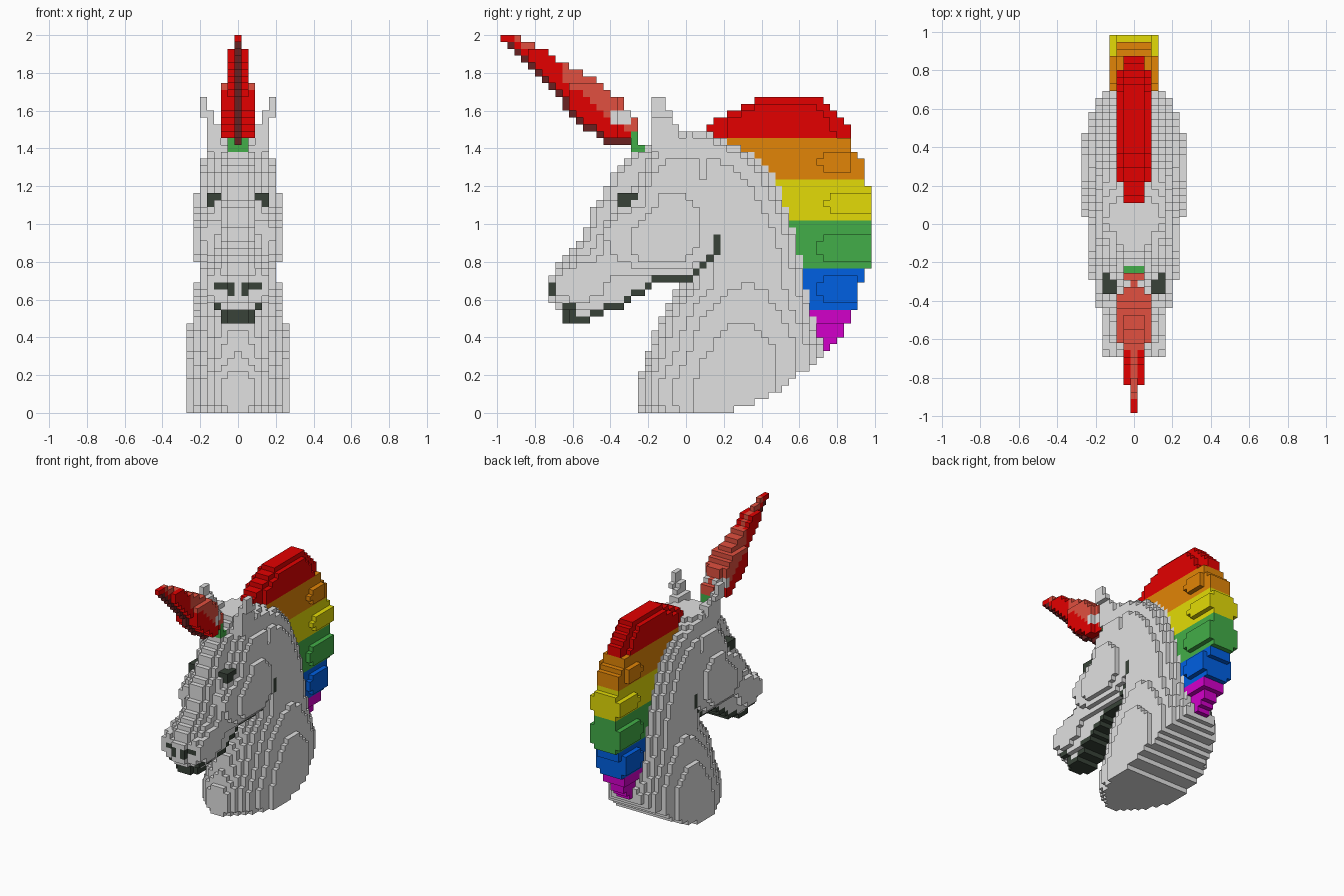
import bpy, bmesh

V = 2 / 55                      # edge of one cube
NY, NZ = 54, 55
Y0 = -NY * V / 2

COLOURS = {
    "light_grey": (0.75, 0.75, 0.75), "dark_grey": (0.04, 0.055, 0.04),
    "red": (0.77, 0.0, 0.0), "orange": (0.76, 0.235, 0.002),
    "yellow": (0.77, 0.71, 0.002), "green": (0.055, 0.42, 0.065),
    "blue": (0.0, 0.115, 0.76), "magenta": (0.65, 0.0, 0.59),
    "brick_red": (0.75, 0.08, 0.05), "maroon": (0.14, 0.015, 0.015),
}
MATS = {}
for cname, rgb in COLOURS.items():
    MATS[cname] = bpy.data.materials.new(cname)
    MATS[cname].diffuse_color = (*rgb, 1)
NAMES = list(COLOURS)

grid = {}                       # (i, j, k) -> (part, colour)


def centre(j, k):
    return Y0 + (j + 0.5) * V, (k + 0.5) * V


def raster(poly):
    """Cells (j, k) whose centre lies inside a side-view outline."""
    out = set()
    for j in range(NY):
        for k in range(NZ):
            y, z = centre(j, k)
            inside = False
            for (y1, z1), (y2, z2) in zip(poly, poly[1:] + poly[:1]):
                if (z1 > z) != (z2 > z) and y < y1 + (z - z1) * (y2 - y1) / (z2 - z1):
                    inside = not inside
            if inside:
                out.add((j, k))
    return out


def fill(part, cells, i0, i1, colour):
    """Fill mirrored columns i0..i1 with a side outline; colour may be a rule."""
    for j, k in cells:
        for a in range(i0, i1 + 1):
            c = colour(a, j, k) if callable(colour) else colour
            for i in {a, -a}:
                grid.setdefault((i, j, k), (part, c))


def box(y1, y2, z1, z2):
    return [(y1, z1), (y2, z1), (y2, z2), (y1, z2)]


def lerp(table, z):
    for a, b in zip(table, table[1:]):
        if z <= b[0]:
            t = (z - a[0]) / (b[0] - a[0])
            return [p + t * (q - p) for p, q in zip(a, b)]
    return list(table[-1])


# head: nested side outlines, narrower towards the cheeks
jaw = [(-0.65, 0.475), (-0.51, 0.475), (-0.50, 0.51), (-0.36, 0.55), (-0.25, 0.62),
       (-0.18, 0.69), (0.03, 0.70), (0.10, 0.77), (0.185, 0.85)]
head = raster(jaw + [(0.185, 0.95), (0.25, 1.42), (0.11, 1.49), (-0.13, 1.49),
              (-0.18, 1.42), (-0.27, 1.38), (-0.36, 1.31), (-0.42, 1.2), (-0.51, 1.04),
              (-0.57, 0.9), (-0.65, 0.82), (-0.735, 0.71), (-0.735, 0.58), (-0.66, 0.54)])
head2 = {(j, k) for j, k in head if (j - 1, k) in head}
head3 = raster(jaw[3:] + [(0.185, 0.95), (0.18, 1.42), (0.08, 1.49), (-0.13, 1.49),
               (-0.19, 1.36), (-0.28, 1.17), (-0.365, 1.165), (-0.40, 1.05), (-0.49, 0.88),
               (-0.69, 0.74), (-0.70, 0.58), (-0.64, 0.55), (-0.5, 0.55)])
head4 = raster([(-0.55, 0.58), (-0.44, 0.62), (-0.40, 0.74), (-0.25, 0.73), (0.03, 0.71),
                (0.15, 0.82), (0.18, 1.2), (0.08, 1.42), (-0.08, 1.42), (-0.17, 1.35),
                (-0.25, 1.165), (-0.365, 1.165), (-0.365, 1.09), (-0.44, 0.98), (-0.46, 0.80),
                (-0.58, 0.80), (-0.70, 0.69), (-0.70, 0.62)])
cheek = raster([(-0.30, 0.78), (0.0, 0.75), (0.15, 0.86), (0.15, 1.1), (0.05, 1.35),
                (-0.10, 1.35), (-0.20, 1.2), (-0.24, 1.09), (-0.36, 1.05), (-0.43, 0.95),
                (-0.40, 0.86)])
cheek_top = raster([(-0.22, 0.8), (0.0, 0.8), (0.09, 0.9), (0.09, 1.04), (0.0, 1.165),
                    (-0.11, 1.165), (-0.22, 1.05), (-0.29, 0.97), (-0.29, 0.87)])
jaw_line = {(j, k) for j, k in head if (j, k - 1) not in head and -0.66 < centre(j, k)[0] < 0.19
            and centre(j, k)[1] < 0.96}
jaw_line |= raster(box(0.145, 0.19, 0.84, 0.95))


def head_colour(a, j, k):
    y, z = centre(j, k)
    eye = a >= 3 and -0.365 < y < -0.255 and 1.09 < z < 1.165 and (z > 1.13 or y < -0.29)
    nostril = y < -0.655 and (0.655 < z < 0.69 and 1 <= a <= 3 or 0.62 < z < 0.655 and a == 1)
    chin = y < -0.58 and (z < 0.545 and a <= 2 or 0.545 < z < 0.585 and a == 3)
    return "dark_grey" if eye or nostril or chin or (j, k) in jaw_line else "light_grey"


for cells, i0, i1 in ((head, 0, 1), (head2, 2, 2), (head3, 3, 3), (head4, 4, 4),
                      (cheek, 5, 5), (cheek_top, 6, 6)):
    fill("head", cells, i0, i1, head_colour)

# neck: rounded cross-section per layer (height, front, back, half width), cut by a sloping base
NECK = [(0, -0.23, 0.69, 0.268), (0.05, -0.26, 0.70, 0.268), (0.17, -0.26, 0.71, 0.268),
        (0.25, -0.22, 0.72, 0.268), (0.34, -0.19, 0.74, 0.26), (0.42, -0.17, 0.70, 0.251),
        (0.5, -0.14, 0.68, 0.238), (0.58, -0.10, 0.66, 0.226), (0.68, -0.02, 0.64, 0.206),
        (0.9, 0.0, 0.60, 0.20), (1.1, -0.05, 0.54, 0.19), (1.25, -0.1, 0.47, 0.18),
        (1.38, -0.13, 0.36, 0.165), (1.45, -0.13, 0.20, 0.145), (1.5, -0.1, 0.1, 0.12)]
BASE = [(0, 0.22), (0.04, 0.29), (0.06, 0.40), (0.10, 0.46), (0.18, 0.575), (0.25, 0.655), (0.34, 0.75)]
for k in range(41):
    z = (k + 0.5) * V
    _, yf, yb, w = lerp(NECK, z)
    for j in range(NY):
        y = centre(j, k)[0]
        t = (y - (yf + yb) / 2) / ((yb - yf) / 2)
        if abs(t) < 1 and y < lerp(BASE, z)[1]:
            p = 1.8 if t < 0 else 2.3
            half = w * (1 - abs(t) ** p) ** (1 / p)
            c = "dark_grey" if (j, k) in jaw_line else "light_grey"
            fill("neck", [(j, k)], 0, min(7, int(half / V + 0.35)), c)

# ears: leaning outwards to a tip
for a, outline in ((3, box(-0.18, -0.04, 1.42, 1.53)),
                   (4, [(-0.185, 1.38), (-0.04, 1.38), (-0.04, 1.50), (-0.11, 1.58), (-0.185, 1.60)]),
                   (5, [(-0.185, 1.56), (-0.07, 1.56), (-0.11, 1.64), (-0.145, 1.675), (-0.185, 1.675)])):
    fill("ears", raster(outline), a, a, "light_grey")

# mane: colour bands by height, each with a puffed-out middle
BANDS = [(15, "magenta"), (21, "blue"), (28, "green"), (34, "yellow"), (40, "orange"), (99, "red")]


def mane_colour(a, j, k):
    return next(c for top, c in BANDS if k < top)


mane = [(0.70, 0.33), (0.76, 0.33), (0.84, 0.42), (0.875, 0.545), (0.91, 0.55), (0.91, 0.65),
        (0.945, 0.70), (0.95, 0.765), (0.985, 0.77), (0.985, 1.20), (0.945, 1.21),
        (0.94, 1.31), (0.875, 1.40), (0.87, 1.49), (0.80, 1.58), (0.69, 1.68), (0.40, 1.68),
        (0.25, 1.60), (0.11, 1.53), (0.11, 1.46), (0.36, 1.38), (0.48, 1.20), (0.55, 1.0),
        (0.60, 0.7), (0.64, 0.5)]
mane_cells = raster(mane)
fill("mane", mane_cells, 0, 1, mane_colour)
red_mid = raster([(0.22, 1.45), (0.80, 1.45), (0.76, 1.56), (0.66, 1.64), (0.42, 1.64), (0.22, 1.56)])
fill("mane", {c for c in mane_cells if 13 <= c[1] < 40} | red_mid, 2, 2, mane_colour)
for y1, y2, z1, z2 in ((0.69, 0.91, 0.58, 0.73), (0.69, 0.985, 0.80, 0.95),
                       (0.73, 0.985, 1.05, 1.17), (0.69, 0.88, 1.27, 1.39)):
    fill("mane", raster([(y1, z1 + 0.05), (y1 + 0.06, z1), (y2, z1), (y2, z2),
                         (y1 + 0.06, z2), (y1, z2 - 0.04)]), 3, 3, mane_colour)

# horn: leaning spike with dark underside and paler top
horn = raster([(-0.985, 1.965), (-0.87, 1.86), (-0.76, 1.78), (-0.69, 1.70), (-0.63, 1.58),
               (-0.51, 1.49), (-0.40, 1.415), (-0.29, 1.415), (-0.255, 1.38), (-0.215, 1.38),
               (-0.255, 1.46), (-0.255, 1.56), (-0.36, 1.67), (-0.51, 1.79), (-0.62, 1.83),
               (-0.73, 1.91), (-0.87, 1.97), (-0.90, 2.01), (-0.985, 2.01)])


def underside(j, k):
    return (j, k - 1) not in horn or (j - 1, k) not in horn and k * V < 1.93


def horn_colour(a, j, k):
    y, z = centre(j, k)
    if y > -0.295 and z < 1.49:
        return "green"
    if -0.40 < y < -0.295 and 1.51 < z < 1.585 and a >= 1:
        return "light_grey"
    if a == 0 and underside(j, k) and (j, k + 1) in horn:
        return "maroon"
    axis = 1.70 - 0.80 * (y + 0.53)     # centre line of the spike
    if z > axis - 0.03 and (-0.66 < y or a == 0):
        return "brick_red"
    return "red"


fill("horn", horn, 0, 0, horn_colour)
fill("horn", {c for c in horn if -0.84 < centre(*c)[0] and centre(*c)[1] < 1.93
              and (not underside(*c) or centre(*c)[0] > -0.295)}, 1, 1, horn_colour)
fill("horn", {c for c in horn if -0.62 < centre(*c)[0] < -0.36 and centre(*c)[1] < 1.75
              and not underside(*c)}, 2, 2, horn_colour)

# turn each part's exposed cube sides into a mesh
SIDES = []
for axis in range(3):
    for s in (0, 1):
        u, v = (axis + 1) % 3, (axis + 2) % 3
        ring = []
        for p, q in ((0, 0), (1, 0), (1, 1), (0, 1)):
            c = [0, 0, 0]
            c[axis], c[u], c[v] = s, p, q
            ring.append(tuple(c))
        step = [0, 0, 0]
        step[axis] = 2 * s - 1
        SIDES.append((step, ring if s else ring[::-1]))

for part in ("head", "neck", "ears", "mane", "horn"):
    bm, verts = bmesh.new(), {}
    for (i, j, k), (owner, colour) in grid.items():
        for (dx, dy, dz), ring in SIDES:
            if owner != part or (i + dx, j + dy, k + dz) in grid:
                continue
            loop = []
            for cx, cy, cz in ring:
                key = (i + cx, j + cy, k + cz)
                if key not in verts:
                    verts[key] = bm.verts.new(((key[0] - 0.5) * V, Y0 + key[1] * V, key[2] * V))
                loop.append(verts[key])
            bm.faces.new(loop).material_index = NAMES.index(colour)
    mesh = bpy.data.meshes.new(part)
    bm.to_mesh(mesh)
    bm.free()
    for cname in NAMES:
        mesh.materials.append(MATS[cname])
    bpy.context.collection.objects.link(bpy.data.objects.new(part, mesh))
